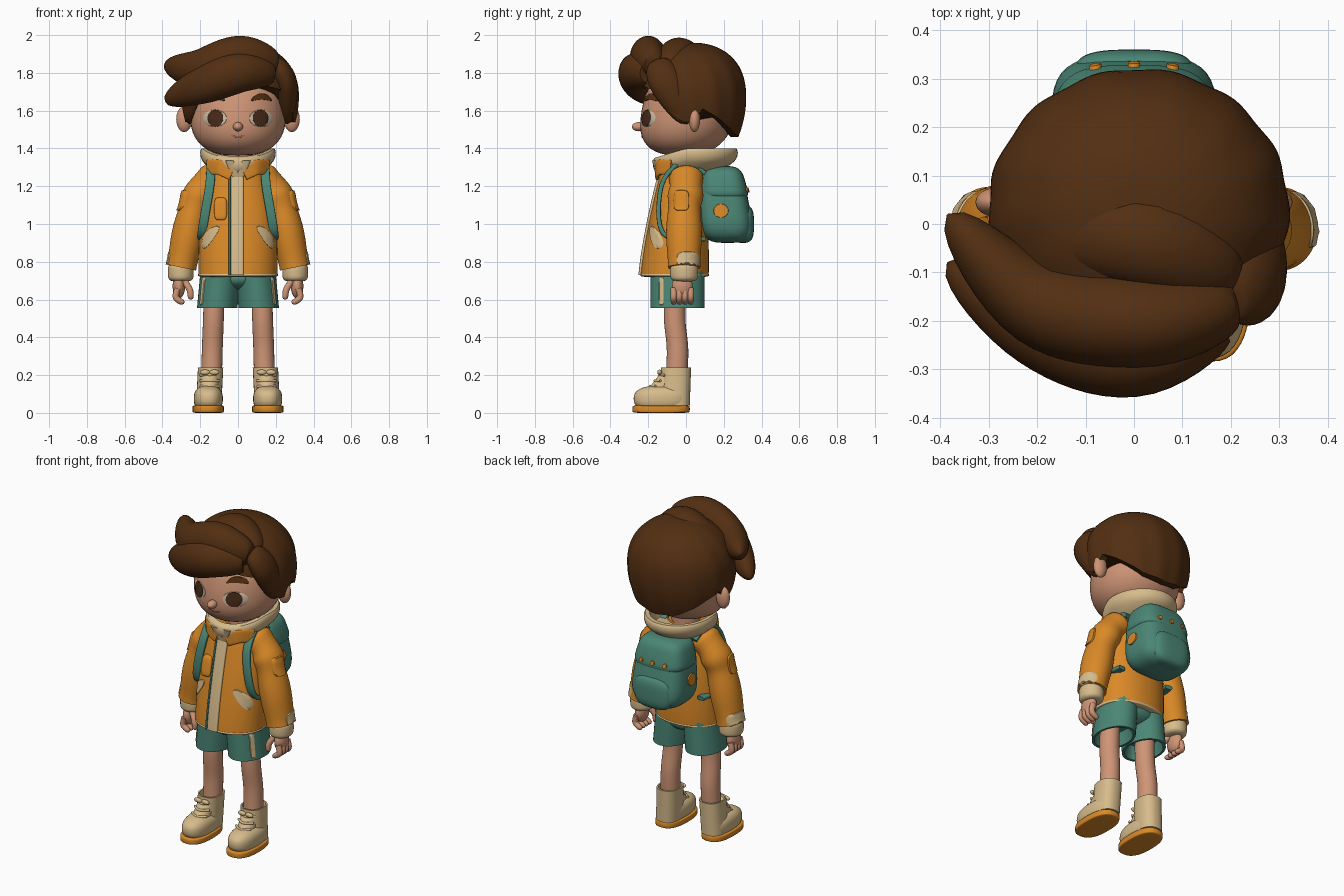
import bpy, bmesh
from math import sin, cos, pi, radians, copysign
from mathutils import Vector, Matrix
from mathutils.bvhtree import BVHTree

cube = bpy.data.objects.get("Cube")
if cube:
    bpy.data.objects.remove(cube)


def material(name, *rgb):
    mat = bpy.data.materials.new(name)
    mat.use_nodes = True
    mat.diffuse_color = (*rgb, 1)
    shader = next(node for node in mat.node_tree.nodes if node.type == 'BSDF_PRINCIPLED')
    shader.inputs["Base Color"].default_value = (*rgb, 1)
    shader.inputs["Roughness"].default_value = .8
    return mat


HAIR = material("hair brown", .085, .028, .006)
EYE = material("eye brown", .065, .024, .01)
SKIN = material("skin", .62, .3, .18)
LIP = material("lip", .4, .16, .09)
WHITE = material("eye white", .6, .5, .36)
ORANGE = material("jacket orange", .7, .25, .02)
CREAM = material("cream cloth", .68, .5, .26)
TEAL = material("teal cloth", .07, .24, .18)
RIGHTWARD, BACKWARD, UPWARD = Vector((1, 0, 0)), Vector((0, 1, 0)), Vector((0, 0, 1))


def skin_rings(name, rings, mat):
    """Joins rings of points into a closed smooth surface."""
    bm = bmesh.new()
    loops = [[bm.verts.new(point) for point in ring] for ring in rings]
    for lower, upper in zip(loops, loops[1:]):
        for i in range(len(lower)):
            bm.faces.new((lower[i - 1], lower[i], upper[i], upper[i - 1]))
    bm.faces.new(loops[0])
    bm.faces.new(loops[-1])
    bmesh.ops.recalc_face_normals(bm, faces=bm.faces)
    mesh = bpy.data.meshes.new(name)
    bm.to_mesh(mesh)
    bm.free()
    mesh.materials.append(mat)
    mesh.shade_smooth()
    mesh.set_sharp_from_angle(angle=radians(50))
    obj = bpy.data.objects.new(name, mesh)
    bpy.context.collection.objects.link(obj)
    return obj


def superellipse(power, count=40):
    """Unit outline: power 2 is round, higher is boxier."""
    for i in range(count):
        angle = 2 * pi * i / count
        yield tuple(copysign(abs(q) ** (2 / power), q) for q in (cos(angle), sin(angle)))


def loft(name, rows, mat, ref=None, power=2):
    """Rows are centre, width, depth. Rings lie flat, or across the path if ref is given."""
    rings = []
    for i, (centre, width, depth) in enumerate(rows):
        across, along = RIGHTWARD, BACKWARD
        if ref:
            tangent = (rows[min(i + 1, len(rows) - 1)][0] - rows[max(i - 1, 0)][0]).normalized()
            across = ref.cross(tangent).normalized()
            along = tangent.cross(across)
        rings.append([centre + across * c * max(width, .002) + along * s * max(depth, .002)
                      for c, s in superellipse(power)])
    return skin_rings(name, rings, mat)


def spline(points, steps=8):
    """Smooth curve through the points."""
    points = [Vector(p) for p in points]
    padded = [points[0], *points, points[-1]]
    curve = []
    for a, b, c, d in zip(padded, padded[1:], padded[2:], padded[3:]):
        for t in (step / steps for step in range(steps)):
            bend = 2 * a - 5 * b + 4 * c - d + t * (3 * (b - c) + d - a)
            curve.append(b + t / 2 * (c - a + t * bend))
    return curve + [points[-1]]


# Thickness rules along a tube
def steady(t):
    return 1


def round_end(t):
    return (1 - t ** 8) ** .5


def lock(t):
    return max(sin(pi * (.1 + .9 * t)), 0) ** .6


def wrinkled(t):
    return min(1, .6 + 3 * t) * (1 + .05 * sin(18 * t))


def bowl(t):
    return .55 + .45 * sin(2 * t)


def tube(name, path, mat, width, depth, shape=steady, ref=None, power=2, hollow=0):
    curve = spline(path)
    last = len(curve) - 1
    rows = [(p, width * shape(i / last), depth * shape(i / last)) for i, p in enumerate(curve)]
    if hollow:
        end, w, d = rows[-1]
        rows += [(end, w * .88, d * .88), (end + UPWARD * hollow, w * .75, d * .75)]
    return loft(name, rows, mat, ref, power)


def pillow(name, centre, size, mat, power=2, rise=2, lean=0, taper=0):
    """Rounded block; it can lean back and taper with height."""
    width, depth, height = size
    rows = []
    for i in range(25):
        angle = pi * (i / 24 - .5)
        u = copysign(abs(sin(angle)) ** (2 / rise), angle)
        f = abs(cos(angle)) ** (2 / rise) * (1 - taper * u)
        rows.append((Vector(centre) + Vector((0, lean, 1)) * u * height, width * f, depth * f))
    return loft(name, rows, mat, power=power)


AIM = {'front': (BACKWARD, RIGHTWARD), 'back': (-BACKWARD, RIGHTWARD), 'left': (-RIGHTWARD, BACKWARD)}


def plate(name, target, view, centre, size, mat, lift=.005, tilt=0, bend=0, power=2):
    """Thin patch pressed onto a target, centred on (x or y, z)."""
    tree = BVHTree.FromPolygons([v.co for v in target.data.vertices],
                                [p.vertices for p in target.data.polygons])
    aim, across = AIM[view]
    turn = Matrix.Rotation(tilt, 2)
    rings = []
    for scale in (.05, .3, .6, .95, 1):
        ring = []
        for c, s in superellipse(power):
            flat = turn @ Vector((size[0] * c, size[1] * s + bend * c * c)) * scale + Vector(centre)
            start = across * flat.x + UPWARD * flat.y - aim
            hit = tree.ray_cast(start, aim)[0] or tree.find_nearest(start + aim)[0]
            ring.append(hit + aim * (.003 if scale == 1 else -lift))
        rings.append(ring)
    return skin_rings(name, rings, mat)


# Head and face
head = pillow("head", (0, .015, 1.6), (.255, .25, .238), SKIN, rise=2.6, lean=.17)
tube("neck", [(0, 0, 1.2), (0, 0, 1.42)], SKIN, .08, .08)
pillow("nose", (0, -.25, 1.515), (.026, .036, .024), SKIN)
plate("mouth", head, 'front', (0, 1.46), (.04, .005), LIP, .003, bend=.012)
plate("left_eye_white", head, 'front', (.122, 1.56), (.064, .046), WHITE, .003)
plate("left_iris", head, 'front', (.12, 1.56), (.043, .046), EYE, .006)
plate("left_eyebrow", head, 'front', (.125, 1.675), (.056, .017), HAIR, .008, bend=-.02)
pillow("left_ear", (.285, .045, 1.555), (.042, .03, .068), SKIN)

# Hair cap; the hairline height depends on the angle from the front
HAIRLINE = [(0, 1.76), (45, 1.71), (65, 1.6), (80, 1.54), (92, 1.54), (102, 1.61), (150, 1.48), (180, 1.46)]


def hairline(degrees):
    for (a, low), (b, high) in zip(HAIRLINE, HAIRLINE[1:]):
        if a <= degrees <= b:
            return low + (high - low) * (degrees - a) / (b - a)


def cap_ring(t, tuck=1):
    for degrees in range(-180, 180, 3):
        angle = radians(degrees)
        base = hairline(abs(degrees))
        z = base + (1.958 - base) * sin(t * pi / 2)
        u = (z - 1.68) / .28
        spread = max(1 - u ** 2.2, 0) ** .45 if u > 0 else 1 - u * u / 4
        spread *= tuck * (1 + .012 * sin(13 * angle + 4 * t) * (1 - t))
        yield Vector((.01 + .31 * spread * sin(angle), .03 - .29 * spread * cos(angle), z))


skin_rings("hair_cap", [list(cap_ring(0, .84))] + [list(cap_ring(i / 24)) for i in range(24)], HAIR)

# Swept locks
tube("upper_forelock", [(.2, -.17, 1.84), (.02, -.2, 1.88), (-.2, -.16, 1.82), (-.385, .02, 1.84)],
     HAIR, .1, .12, lock, UPWARD)
tube("lower_forelock", [(.18, -.2, 1.8), (0, -.265, 1.8), (-.2, -.21, 1.73), (-.385, -.08, 1.65)],
     HAIR, .095, .11, lock, UPWARD)
tube("crown_lock", [(.2, -.11, 1.84), (0, -.03, 1.9), (-.28, -.03, 1.76)], HAIR, .1, .085, lock, UPWARD)
tube("side_lock", [(.2, -.15, 1.86), (.255, -.1, 1.74), (.26, .01, 1.53)], HAIR, .06, .09, lock, BACKWARD)
tube("far_side_lock", [(-.2, -.12, 1.8), (-.26, .01, 1.53)], HAIR, .05, .08, lock, BACKWARD)


# Jacket body, narrowing to the neck, with a zip band down its front
def body_row(t):
    return Vector((0, .04 * t - .06, .73 + .6 * t)), .21 - .1 * t ** 3, .18 - .08 * t ** 1.5


BODY = [body_row(i / 20) for i in range(21)]
jacket = loft("jacket_body", BODY, ORANGE, power=2.2)
for name, x, width, mat in (("zip_band", -.005, .034, CREAM), ("zip_line", -.044, .006, TEAL)):
    loft(name, [(c + Vector((x, -depth, 0)), width, .012) for c, _, depth in BODY], mat, power=4)
pillow("hem_trim", (0, -.06, .73), (.212, .182, .012), CREAM, power=2.2, rise=4)
pillow("chest_tab", (-.092, -.165, 1.08), (.034, .022, .06), ORANGE, power=4, rise=4, lean=.2)
plate("left_pocket", jacket, 'front', (.152, .935), (.072, .026), CREAM, .007, tilt=-.95, bend=-.01)

# Hood collar, lowered toward the front, with folded lapels
hood = tube("hood", [(0, .02, 1.27), (0, .045, 1.33), (0, .05, 1.4)], CREAM, .2, .225, bowl, hollow=-.08)
for vert in hood.data.vertices:
    vert.co.z -= max(0, -vert.co.y) * .3
tube("left_lapel", [(.03, -.155, 1.27), (.1, -.14, 1.3), (.16, -.075, 1.3)], ORANGE, .01, .04,
     ref=UPWARD, power=4)
tube("left_lapel_edge", [(.01, -.145, 1.25), (.045, -.17, 1.335)], CREAM, .022, .01, power=3)

# Sleeve, cuff and hand
sleeve = tube("left_sleeve", [(.1, 0, 1.27), (.19, 0, 1.18), (.24, -.01, 1.05), (.3, -.01, .77)],
              ORANGE, .083, .09, wrinkled, BACKWARD)
plate("left_arm_patch", sleeve, 'left', (-.025, 1.125), (.042, .055), ORANGE, .009, power=4)
plate("left_cuff_patch", sleeve, 'left', (.01, .81), (.06, .045), CREAM, power=3)
pillow("left_cuff", (.303, -.01, .745), (.068, .074, .05), CREAM, rise=4)
pillow("left_palm", (.313, -.02, .67), (.033, .055, .065), SKIN)
for i in range(4):
    y = .03 * i - .065
    tube(f"left_finger_{i}", [(.32, y, .66), (.328, y, .61), (.285, y, .58)], SKIN, .017, .017,
         round_end, BACKWARD)
tube("left_thumb", [(.285, -.04, .7), (.255, -.06, .65), (.25, -.06, .6)], SKIN, .017, .018,
     round_end, BACKWARD)

# Shorts and leg
pillow("shorts_seat", (0, -.04, .71), (.16, .13, .065), TEAL)
shorts = tube("left_shorts_leg", [(.09, -.045, .77), (.11, -.045, .555)], TEAL, .107, .143, hollow=.08)
plate("left_shorts_stripe", shorts, 'left', (-.13, .645), (.012, .075), CREAM, power=6)
tube("left_leg", [(.125, -.055, .68), (.13, -.06, .5), (.136, -.045, .34), (.14, -.05, .18)],
     SKIN, .055, .057)

# Boot
pillow("left_sole", (.158, -.132, .02), (.083, .152, .02), ORANGE, power=2.5, rise=8)
pillow("left_boot_foot", (.157, -.13, .075), (.077, .147, .07), CREAM, power=2.4, rise=2.5)
tube("left_boot_shaft", [(.155, -.06, .04), (.145, -.053, .24)], CREAM, .067, .08, power=2.4, hollow=-.05)
tube("left_boot_tongue", [(.155, -.18, .07), (.148, -.08, .2)], CREAM, .05, .05, ref=RIGHTWARD)
for i in range(3):
    y, z = .025 * i - .19, .14 + .03 * i
    tube(f"left_lace_{i}", [(.1, y + .03, z), (.15, y, z), (.2, y + .03, z)], CREAM, .007, .007, ref=UPWARD)
for x in (.125, .175):
    pillow("left_bow_loop", (x, -.14, .215), (.026, .012, .014), CREAM)

# Backpack with straps, flap, pocket and badges
tube("left_strap", [(.12, .1, 1.27), (.14, -.02, 1.33), (.15, -.13, 1.2), (.19, -.12, .95), (.17, .1, .92)],
     TEAL, .012, .024, ref=RIGHTWARD, power=4)
pack = pillow("backpack", (0, .2, 1.1), (.165, .135, .2), TEAL, power=3.4, rise=3.4, lean=-.1, taper=.12)
flap = pillow("backpack_flap", (0, .195, 1.215), (.158, .122, .092), TEAL,
              power=3.2, rise=4, lean=-.1, taper=.14)
pillow("backpack_pocket", (0, .3, 1), (.125, .06, .1), TEAL, power=3.2, rise=3.2)
plate("left_pack_badge", pack, 'left', (.185, 1.07), (.04, .037), ORANGE, .007)
for x in (-.08, 0, .08):
    plate("flap_stud", flap, 'back', (x, 1.18), (.013, .013), ORANGE, .008)

# Mirror every left part to the right
for obj in [o for o in bpy.context.collection.objects if o.name.startswith("left_")]:
    twin = obj.copy()
    twin.data = obj.data.copy()
    twin.name = obj.name.replace("left_", "right_")
    twin.data.transform(Matrix.Scale(-1, 4, RIGHTWARD))
    twin.data.flip_normals()
    bpy.context.collection.objects.link(twin)
